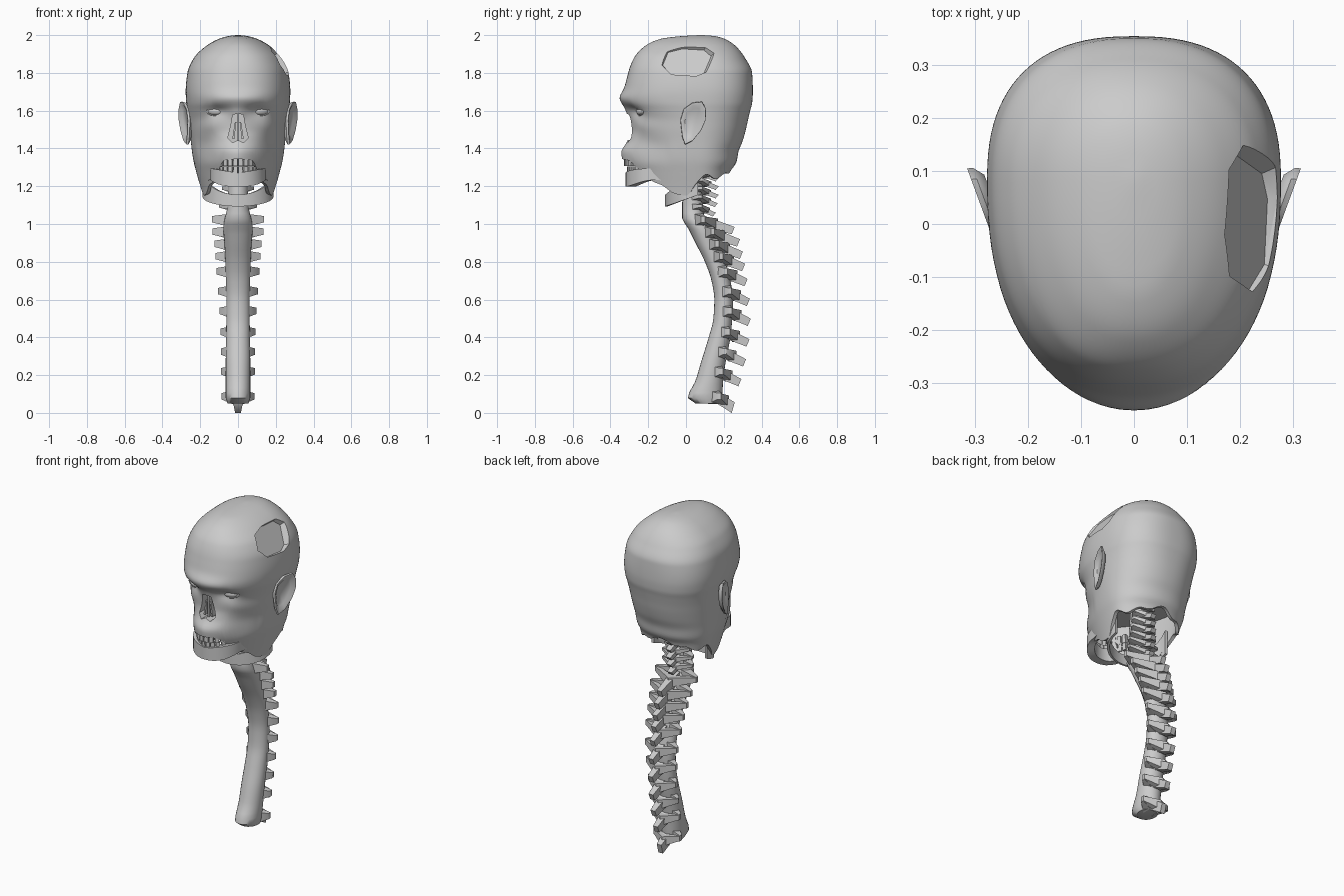
import bpy, bmesh, math
from math import sin, cos, pi, exp
from mathutils import Vector

if "Cube" in bpy.data.objects:
    bpy.data.objects.remove(bpy.data.objects["Cube"])

grey = bpy.data.materials.new("bone_grey")
grey.diffuse_color = (0.6, 0.6, 0.6, 1)
grey.use_nodes = True
grey.node_tree.nodes["Principled BSDF"].inputs["Base Color"].default_value = grey.diffuse_color


def interp(table, z):
    """Smooth monotone lookup in rows sorted by rising first value."""
    if z <= table[0][0]:
        return table[0][1:]
    if z >= table[-1][0]:
        return table[-1][1:]
    i = next(k for k in range(len(table) - 1) if z <= table[k + 1][0])
    h = table[i + 1][0] - table[i][0]
    t = (z - table[i][0]) / h

    def slope(k, c):
        if k == 0 or k == len(table) - 1:
            k0 = min(k, len(table) - 2)
            return (table[k0 + 1][c] - table[k0][c]) / (table[k0 + 1][0] - table[k0][0])
        a = (table[k][c] - table[k - 1][c]) / (table[k][0] - table[k - 1][0])
        b = (table[k + 1][c] - table[k][c]) / (table[k + 1][0] - table[k][0])
        return 2 * a * b / (a + b) if a * b > 0 else 0
    return [(2 * t**3 - 3 * t**2 + 1) * table[i][c] + (t**3 - 2 * t**2 + t) * h * slope(i, c)
            + (3 * t**2 - 2 * t**3) * table[i + 1][c] + (t**3 - t**2) * h * slope(i + 1, c)
            for c in range(1, len(table[0]))]


def loft(bm, sections):
    """Skin closed loops into a capped solid."""
    rows = [[bm.verts.new(p) for p in s] for s in sections]
    n = len(rows[0])
    for a, b in zip(rows, rows[1:]):
        for i in range(n):
            j = (i + 1) % n
            bm.faces.new((a[i], a[j], b[j], b[i]))
    bm.faces.new(rows[0][::-1])
    bm.faces.new(rows[-1])


def beam(bm, p0, p1, u0, v0, u1, v1):
    """Tapered bar with rectangular ends spanned by half vectors u and v."""
    def end(p, u, v):
        p, u, v = Vector(p), Vector(u), Vector(v)
        return [p + u + v, p - u + v, p - u - v, p + u - v]
    loft(bm, [end(p0, u0, v0), end(p1, u1, v1)])


def smooth(ob, angle=35):
    bpy.ops.object.select_all(action='DESELECT')
    ob.select_set(True)
    bpy.context.view_layer.objects.active = ob
    bpy.ops.object.shade_smooth_by_angle(angle=math.radians(angle))


def finish(bm, name, angle=35):
    bmesh.ops.recalc_face_normals(bm, faces=bm.faces[:])
    me = bpy.data.meshes.new(name)
    bm.to_mesh(me)
    bm.free()
    me.materials.append(grey)
    ob = bpy.data.objects.new(name, me)
    bpy.context.collection.objects.link(ob)
    smooth(ob, angle)
    return ob


# Head: height, front y, back y, half width, front roundness
HEAD = [(1.08, -.24, .21, .18, 1.8), (1.15, -.25, .22, .19, 1.8), (1.28, -.30, .24, .222, 1.75),
        (1.33, -.335, .268, .235, 1.7), (1.38, -.342, .277, .243, 1.7), (1.44, -.31, .30, .25, 1.8),
        (1.50, -.292, .317, .257, 1.95), (1.55, -.294, .328, .262, 2.0), (1.60, -.306, .34, .268, 2.15),
        (1.64, -.32, .35, .274, 2.25), (1.70, -.325, .354, .277, 2.3), (1.80, -.306, .35, .268, 2.3),
        (1.88, -.275, .312, .233, 2.3), (1.94, -.22, .265, .172, 2.2), (1.98, -.135, .205, .102, 2.1),
        (1.995, -.02, .15, .05, 2), (2.0, .07, .09, .008, 2)]
# Ragged lower edge: y, height
EDGE = [(-.32, 1.345), (-.28, 1.335), (-.25, 1.28), (-.2, 1.225), (-.15, 1.205), (-.08, 1.16), (0, 1.15),
        (.04, 1.2), (.1, 1.25), (.2, 1.25), (.25, 1.29)]


def g(d, w):
    return exp(-(d / w) ** 2)


def head_point(a, z, k=1.0):
    yf, yb, hw, e = interp(HEAD, z)
    c, s, cy = cos(a), sin(a), .08
    if s > 0:
        e = 2.1 + .35 * g(z - 1.7, .17)
    x = hw * k * math.copysign(abs(c) ** (2 / e), c)
    y = cy + (yb - cy if s > 0 else cy - yf) * k * math.copysign(abs(s) ** (2 / e), s)
    if y < -.1:  # brow, eye sockets, nose bridge, cheeks
        y -= .028 * g(x, .17) * g(z - 1.665, .04)
        y += .026 * g(abs(x) - .11, .05) * g(z - 1.597, .03)
        y -= .012 * g(x, .03) * g(z - 1.59, .04)
        y -= .01 * g(abs(x) - .15, .05) * g(z - 1.52, .04)
        y += .018 * g(abs(x) - .17, .05) * g(z - 1.40, .06)
    return (x, y, z)


N, R = 96, 72
angles = [2 * pi * i / N for i in range(N)]
edge = []
for a in angles:
    y = head_point(a, 1.3)[1]
    edge.append(interp(EDGE, y)[0] + (.012 * sin(9 * a) if y > .08 else 0))
sections = [[head_point(a, 2 - (2 - zb) * (r / R) ** 1.5) for a, zb in zip(angles, edge)] for r in range(R + 1)]
for t in (0, .33, .66, 1):  # hollow underside
    sections.append([head_point(a, zb + (1.42 - zb) * t, .9) for a, zb in zip(angles, edge)])
bm = bmesh.new()
loft(bm, sections)
head = finish(bm, "head")
front = [v.co.copy() for v in head.data.vertices if v.co.y < -.1]


def cut(target, name, rings):
    bm = bmesh.new()
    loft(bm, rings)
    cutter = finish(bm, name)
    cutter.hide_render = True
    mod = target.modifiers.new(name, 'BOOLEAN')
    mod.operation, mod.solver, mod.object = 'DIFFERENCE', 'EXACT', cutter
    bpy.context.view_layer.objects.active = target
    bpy.ops.object.modifier_apply(modifier=name)
    bpy.data.objects.remove(cutter)


# Nose opening
half = [(0, 1.585), (.028, 1.578), (.036, 1.53), (.054, 1.455), (.03, 1.43)]
nose = half + [(0, 1.445)] + [(-x, z) for x, z in half[:0:-1]]
cut(head, "nose_cutter", [[(x, y, z) for x, z in nose] for y in (-.5, -.24)])

# Flat-floored hole in one side of the cranium
n, up = Vector((.86, 0, .51)), Vector((-.51, 0, .86))
hole = [(-.13, -.02), (-.10, .065), (-.02, .088), (.10, .08), (.14, .04), (.10, -.07), (.05, -.092), (-.08, -.08)]
cut(head, "hole_cutter", [[Vector((.207, 0, 1.855)) + n * d + up * (v * k) + Vector((0, u * k, 0))
                           for u, v in hole] for d, k in ((0, .95), (.12, 1.5))])
smooth(head)

# Nasal bones inside the opening
bm = bmesh.new()
for x, top, bot in ((0, 1.585, 1.44), (-.025, 1.54, 1.45), (.025, 1.54, 1.45)):
    beam(bm, (x, -.26, bot), (x * .5, -.26, top), (.005, 0, 0), (0, .025, 0), (.004, 0, 0), (0, .025, 0))
finish(bm, "nasal_bones")

# Eyes with lids, ears
outline = [(-.03, 1.55), (-.012, 1.61), (.035, 1.643), (.085, 1.648), (.106, 1.61), (.104, 1.55),
           (.08, 1.495), (.035, 1.44), (-.005, 1.42), (-.02, 1.46)]
for side, s in (("right", -1), ("left", 1)):
    at = min(front, key=lambda p: (p.x - s * .118) ** 2 + (p.z - 1.597) ** 2)
    bpy.ops.mesh.primitive_uv_sphere_add(segments=20, ring_count=12, rotation=(0, 0, s * .35),
                                         location=(s * .118, at.y + .006, 1.597))
    eye = bpy.context.object
    eye.scale = (.045, .022, .022)
    eye.name = side + "_eye"
    bpy.ops.mesh.primitive_torus_add(major_segments=24, minor_segments=8, major_radius=.047, minor_radius=.006,
                                     location=(s * .118, at.y - .001, 1.597), rotation=(pi / 2, 0, s * .35))
    lid = bpy.context.object
    lid.scale = (1, .48, 1)
    lid.name = side + "_eyelid"
    for ob in (eye, lid):
        ob.data.materials.append(grey)
        smooth(ob, 60)

    def ear_ring(dx, k):
        pts = [(.04 + (y - .04) * k, 1.54 + (z - 1.54) * k) for y, z in outline]
        return [(s * (.262 + .05 * (y + .03) / .136 + dx), y, z) for y, z in pts]
    bm = bmesh.new()
    loft(bm, [ear_ring(-.025, .8), ear_ring(-.008, 1), ear_ring(.003, .98), ear_ring(.002, .85), ear_ring(-.012, .65)])
    finish(bm, side + "_ear", 50)


def ribbon(name, pts, inner, cy):
    """Curved wall through (x, y, bottom, top), thickened toward (0, cy)."""
    bm = bmesh.new()
    loft(bm, [[(x, y, lo), (x, y, hi), (x * inner, cy + (y - cy) * inner, hi),
               (x * inner, cy + (y - cy) * inner, lo)] for x, y, lo, hi in pts])
    return finish(bm, name)


# Lower jaw and the torn neck strip behind it
arc = [pi * (i / 16 - .5) for i in range(17)]
jaw = [(.148 * sin(a), -.17 - .15 * cos(a), 1.198 + .035 * abs(sin(a)) ** 3, 1.27 + .025 * abs(sin(a)))
       for a in arc]
jaw = [(-.165, -.1, 1.23, 1.31)] + jaw + [(.165, -.1, 1.23, 1.31)]
ribbon("lower_jaw", jaw, .78, -.1)
ribbon("neck_strip", [(.188 * sin(a * 1.1), .04 - .15 * cos(a * 1.1), 1.145 - .052 * cos(a * 1.1),
                       1.28 - .125 * cos(a * 1.1)) for a in arc], .92, .04)

# Teeth in two rows
for name, lo, hi, r in (("upper_teeth", 1.308, 1.36, .15), ("lower_teeth", 1.262, 1.305, .135)):
    bm = bmesh.new()
    for i in range(12):
        a = (i - 5.5) * .24
        p = Vector((.108 * sin(a), -.165 - r * cos(a), 0))
        u, v = Vector((cos(a), sin(a), 0)) * .0115, Vector((-sin(a), cos(a), 0)) * .012
        beam(bm, p + Vector((0, 0, lo)), p + Vector((0, 0, hi)), u, v, u * .9, v)
    finish(bm, name)

# Spinal column: height, front y, back y, half width
SPINE = [(.05, .05, .18, .055), (.08, .01, .19, .065), (.17, .05, .197, .065), (.27, .08, .21, .065),
         (.4, .12, .235, .063), (.5, .145, .245, .062), (.6, .15, .25, .062), (.7, .135, .235, .064),
         (.8, .1, .21, .067), (.9, .05, .175, .072), (.98, .01, .145, .078), (1.03, -.02, .1, .07),
         (1.1, -.02, .09, .055), (1.42, 0, .1, .05)]
bm = bmesh.new()
rings = []
for i in range(50):
    z = .05 + 1.37 * i / 49
    yf, yb, w = interp(SPINE, z)
    rings.append([(w * cos(2 * pi * k / 24), (yf + yb) / 2 + (yb - yf) / 2 * sin(2 * pi * k / 24), z)
                  for k in range(24)])
loft(bm, rings)
finish(bm, "spinal_column", 50)

# Vertebra processes: blade tip y, blade tip height, wing reach
TIPS = [(.25, .028, .088), (.285, .16, .09), (.31, .265, .09), (.328, .37, .092), (.335, .48, .098),
        (.33, .585, .105), (.318, .69, .115), (.305, .77, .118), (.293, .835, .125), (.278, .9, .135),
        (.25, .965, .138), (.15, 1.05, .1), (.16, 1.1, .1), (.165, 1.145, .085), (.165, 1.19, .08),
        (.165, 1.235, .075), (.165, 1.28, .075), (.16, 1.33, .07)]
bm = bmesh.new()
for ty, tz, reach in TIPS:
    neck = tz > 1
    rz = tz + (.04 if neck else .055)
    yb = interp(SPINE, rz)[1]
    hz = .012 if neck else .024
    # blade pointing back and down
    beam(bm, (0, yb - .03, rz), (0, ty, tz), (.026, 0, 0), (0, 0, hz * 1.3), (.015, 0, 0),
         (0, .008, hz * .8 if tz > .1 else .028))
    for s in (-1, 1):
        # side wing, then the sloping arch joining it to the blade
        tip = (s * reach, yb - .015, rz + .005)
        beam(bm, (s * .03, yb - .045, rz), tip, (0, .03, 0), (0, 0, hz * 1.5), (0, .01, 0), (0, 0, hz * .7))
        beam(bm, tip, (0, yb + (ty - yb) * .3, rz - .02), (0, .01, 0), (0, 0, hz * .6), (0, .02, 0), (0, 0, hz * 1.2))
finish(bm, "vertebrae", 60)
